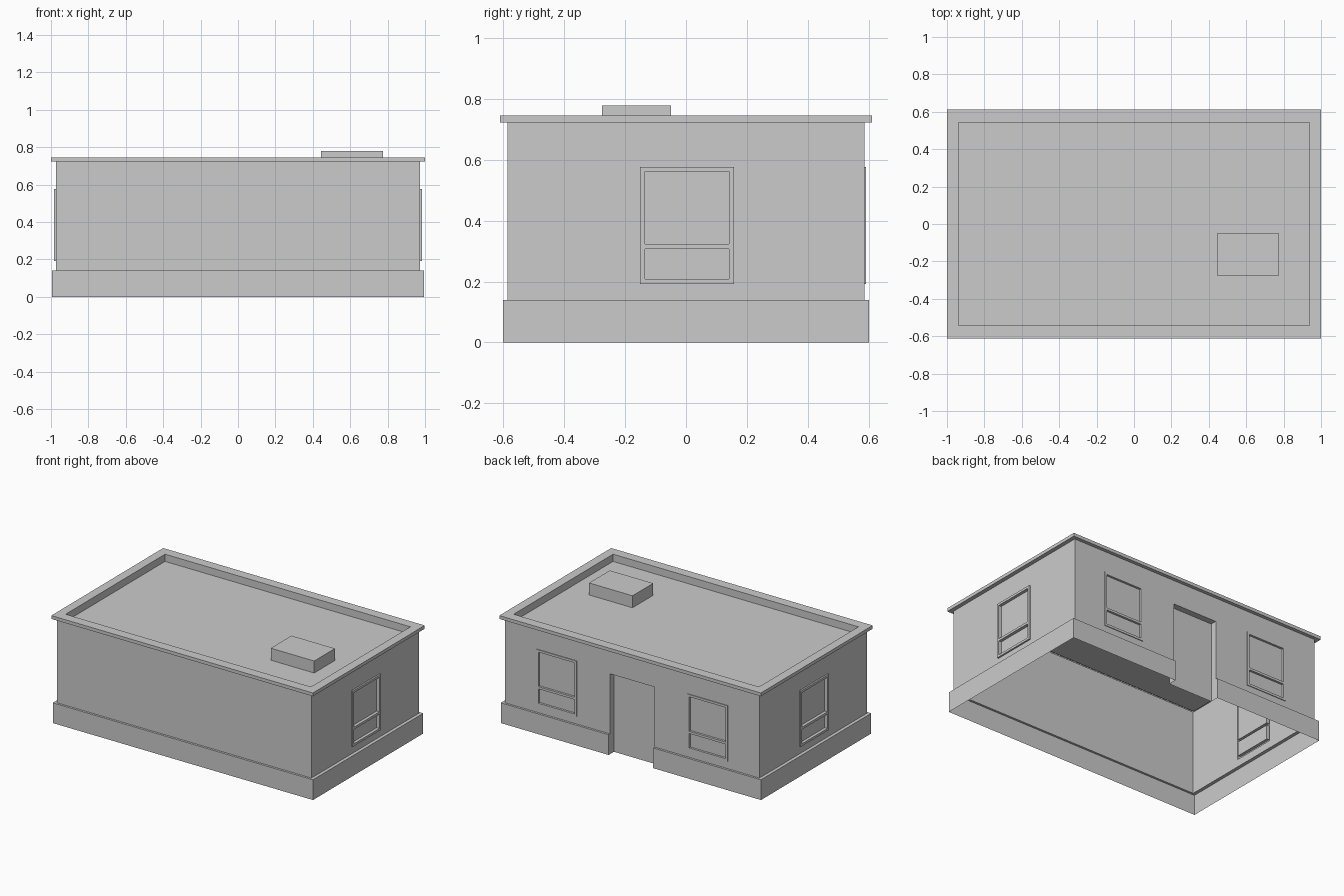
import bpy
from math import pi
from mathutils import Matrix, Vector

cube = bpy.data.objects.get("Cube")
if cube:
    bpy.data.objects.remove(cube)

# One plain colour for the whole building
GREY = (0.6, 0.6, 0.6, 1)
grey = bpy.data.materials.new("light grey")
grey.use_nodes = True
grey.diffuse_color = GREY
grey.node_tree.nodes["Principled BSDF"].inputs["Base Color"].default_value = GREY

WALL_X, WALL_Y = 0.972, 0.587
BASE_X, BASE_Y = 0.995, 0.602
BASE_TOP, WALL_TOP = 0.14, 0.722
DOOR_HALF, DOOR_TOP, DOOR_DEPTH = 0.17, 0.555, 0.043


def add_mesh(name, quads):
    """Make an object from a list of faces, joining shared corners."""
    index, faces = {}, []
    for quad in quads:
        keys = [tuple(round(c, 5) for c in p) for p in quad]
        faces.append([index.setdefault(k, len(index)) for k in keys])
    mesh = bpy.data.meshes.new(name)
    mesh.from_pydata(list(index), [], faces)
    mesh.materials.append(grey)
    obj = bpy.data.objects.new(name, mesh)
    bpy.context.collection.objects.link(obj)
    return obj


def window(centre, half, proud, sunk):
    """Raised frame with a tall upper pane and a low lower pane."""
    u0, u1 = centre - half, centre + half
    edge = 0.016
    return [(u0, u1, 0.192, 0.577, proud),
            (u0 + edge, u1 - edge, 0.323, 0.561, sunk),
            (u0 + edge, u1 - edge, 0.208, 0.307, sunk)]


def relief_wall(name, half, distance, angle, panels=()):
    """Wall sheet whose rectangular panels stand proud or are sunk."""
    panels = [(-half, half, BASE_TOP, WALL_TOP, 0.0), *panels]
    us = sorted({u for p in panels for u in p[:2]})
    zs = sorted({z for p in panels for z in p[2:4]})
    turn = Matrix.Rotation(angle, 3, "Z")

    def at(u, z, d):
        return turn @ Vector((distance + d, u, z))

    def depth(i, j):
        if not (0 <= i < len(us) - 1 and 0 <= j < len(zs) - 1):
            return None
        u, z = (us[i] + us[i + 1]) / 2, (zs[j] + zs[j + 1]) / 2
        found = None
        for u0, u1, z0, z1, d in panels:
            if u0 < u < u1 and z0 < z < z1:
                found = d
        return found

    quads = []
    for i in range(len(us) - 1):
        for j in range(len(zs) - 1):
            d = depth(i, j)
            if d is None:
                continue
            u0, u1, z0, z1 = us[i], us[i + 1], zs[j], zs[j + 1]
            quads.append([at(u0, z0, d), at(u1, z0, d), at(u1, z1, d), at(u0, z1, d)])
            # Reveals where neighbouring panels differ in depth
            e = depth(i + 1, j)
            if e is not None and e != d:
                quads.append([at(u1, z0, d), at(u1, z0, e), at(u1, z1, e), at(u1, z1, d)])
            e = depth(i, j + 1)
            if e is not None and e != d:
                quads.append([at(u0, z1, d), at(u1, z1, d), at(u1, z1, e), at(u0, z1, e)])
    return add_mesh(name, quads)


# Walls with windows, and the recessed doorway at the back
side_window = window(0.003, 0.154, 0.011, -0.01)
back_panels = [(-DOOR_HALF, DOOR_HALF, 0.0, DOOR_TOP, -DOOR_DEPTH)]
for side in (-1, 1):
    back_panels += window(side * 0.577, 0.154, 0.005, -0.01)
relief_wall("left_wall", WALL_Y, WALL_X, 0, side_window)
relief_wall("right_wall", WALL_Y, WALL_X, pi, side_window)
relief_wall("back_wall", WALL_X, WALL_Y, pi / 2, back_panels)
relief_wall("front_wall", WALL_X, WALL_Y, -pi / 2)


# Plinth: an open strip around the house, broken at the doorway
def plinth_path(x, y):
    return [(-DOOR_HALF, y), (-x, y), (-x, -y), (x, -y), (x, y), (DOOR_HALF, y)]


outer, inner = plinth_path(BASE_X, BASE_Y), plinth_path(WALL_X, WALL_Y)
recess = WALL_Y - DOOR_DEPTH
strip = [(-DOOR_HALF, recess), *outer, (DOOR_HALF, recess)]
plinth = [[(*a, 0), (*b, 0), (*b, BASE_TOP), (*a, BASE_TOP)]
          for a, b in zip(strip, strip[1:])]
plinth += [[(*outer[k], BASE_TOP), (*outer[k + 1], BASE_TOP),
            (*inner[k + 1], BASE_TOP), (*inner[k], BASE_TOP)]
           for k in range(len(outer) - 1)]
add_mesh("plinth", plinth)


def ring(x, y, z, cx=0, cy=0):
    return [(cx + sx * x, cy + sy * y, z)
            for sx, sy in ((-1, -1), (1, -1), (1, 1), (-1, 1))]


def loft(name, rings):
    """Join rectangular rings upward and close the last one."""
    quads = [[a[k], a[(k + 1) % 4], b[(k + 1) % 4], b[k]]
             for a, b in zip(rings, rings[1:]) for k in range(4)]
    return add_mesh(name, quads + [rings[-1]])


# Roof with eave, low parapet and sunken deck
loft("roof", [ring(WALL_X, WALL_Y, WALL_TOP), ring(1, 0.611, WALL_TOP),
              ring(1, 0.611, 0.745), ring(0.938, 0.543, 0.745),
              ring(0.938, 0.543, 0.695)])

# Box standing on the roof deck
loft("roof_box", [ring(0.166, 0.113, z, 0.61, -0.163) for z in (0.695, 0.778)])
